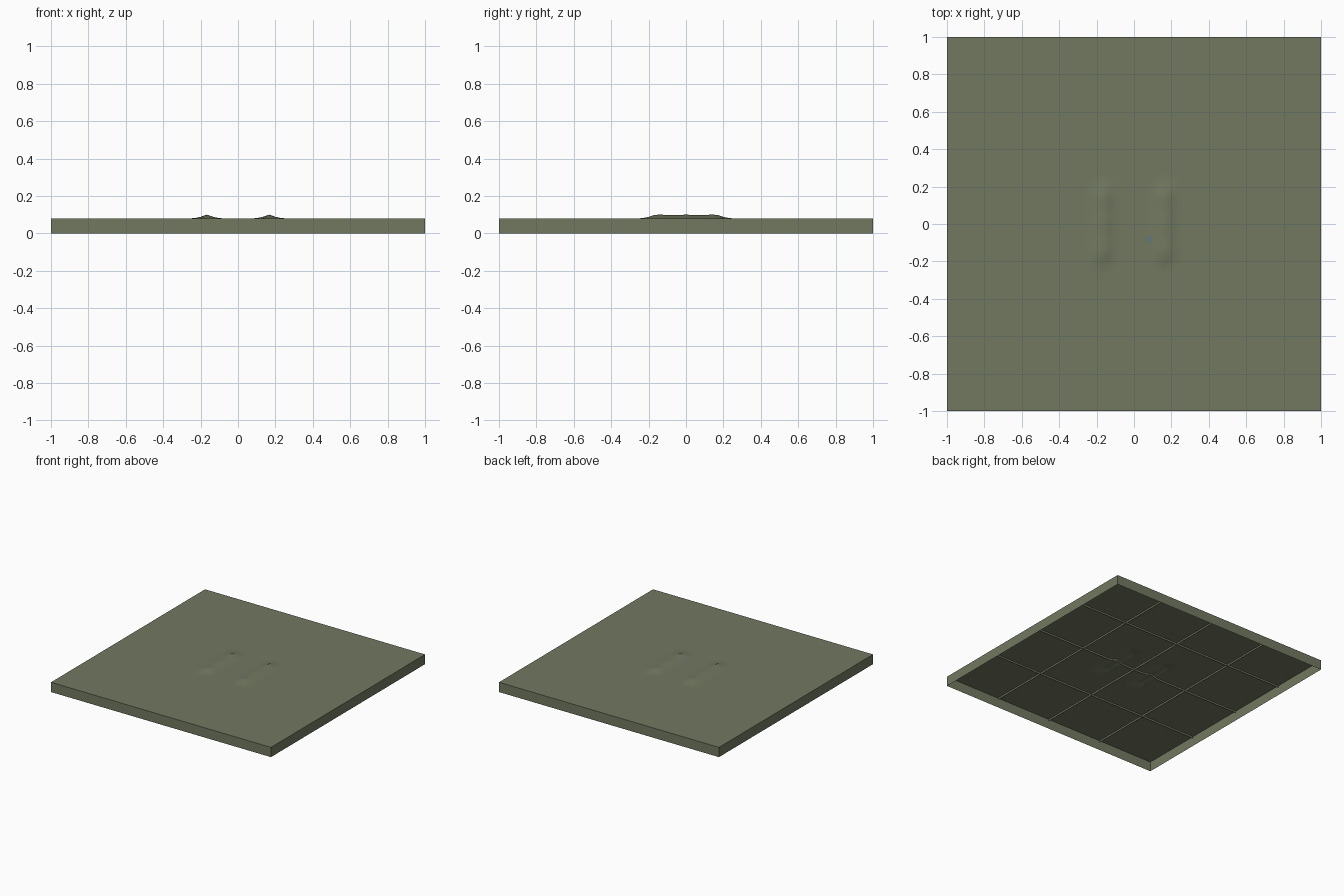
import bpy, bmesh, math

if "Cube" in bpy.data.objects:
    bpy.data.objects.remove(bpy.data.objects["Cube"])

N = 60                 # terrain cells per side
STEP = 2 / N
TOP = 0.08             # level of the flat ground
SKIRT = 0.015          # depth of the seams under the ground


def material(name, rgb):
    m = bpy.data.materials.new(name)
    m.diffuse_color = (*rgb, 1)
    m.use_nodes = True
    m.node_tree.nodes["Principled BSDF"].inputs["Base Color"].default_value = m.diffuse_color
    return m


olive = material("olive_ground", (0.17, 0.19, 0.12))
blue = material("blue_patch", (0.12, 0.19, 0.19))


def height(x, y):
    """Flat ground with two low ridges running along y."""
    across = abs(abs(x) - 5 * STEP) / STEP
    a = 1.0 if across < 0.5 else 0.42 if across < 1.5 else 0.06 if across < 2.5 else 0.0
    along = abs(y) / STEP
    b = 1.0 if along < 5.5 else 0.45 if along < 6.5 else 0.06 if along < 7.5 else 0.0
    ripple = 0.93 + 0.07 * math.cos(y * math.pi * 2 / 0.14)
    return TOP + 0.02 * a * b * ripple


def finish(name, bm, mats):
    me = bpy.data.meshes.new(name)
    bm.to_mesh(me)
    bm.free()
    for m in mats:
        me.materials.append(m)
    ob = bpy.data.objects.new(name, me)
    bpy.context.collection.objects.link(ob)
    return ob


# Ground surface
bm = bmesh.new()
bmesh.ops.create_grid(bm, x_segments=N, y_segments=N, size=1)
for v in bm.verts:
    v.co.z = height(v.co.x, v.co.y)
for f in bm.faces:
    f.smooth = True
    c = f.calc_center_median()
    # small blue patch beside the right ridge
    if abs(c.x - 0.083) < 0.01 and abs(c.y + 0.083) < 0.01:
        f.material_index = 1
finish("ground", bm, [olive, blue])


def strip(name, start, end, depth):
    """Vertical sheet hanging from the ground along a straight line."""
    bm = bmesh.new()
    prev = None
    for i in range(N + 1):
        t = i / N
        x = start[0] + (end[0] - start[0]) * t
        y = start[1] + (end[1] - start[1]) * t
        z = height(x, y)
        pair = (bm.verts.new((x, y, z - depth)), bm.verts.new((x, y, z)))
        if prev:
            bm.faces.new((prev[0], pair[0], pair[1], prev[1]))
        prev = pair
    finish(name, bm, [olive])


# Outer rim walls, open underneath
corners = [(-1, -1), (1, -1), (1, 1), (-1, 1)]
for i, side in enumerate(("front", "right", "back", "left")):
    strip(side + "_wall", corners[i], corners[(i + 1) % 4], TOP)

# Shallow seams splitting the underside into four by four tiles
for i, p in enumerate((-0.5, 0, 0.5)):
    strip(f"seam_across_{i}", (-1, p), (1, p), SKIRT)
    strip(f"seam_along_{i}", (p, -1), (p, 1), SKIRT)
